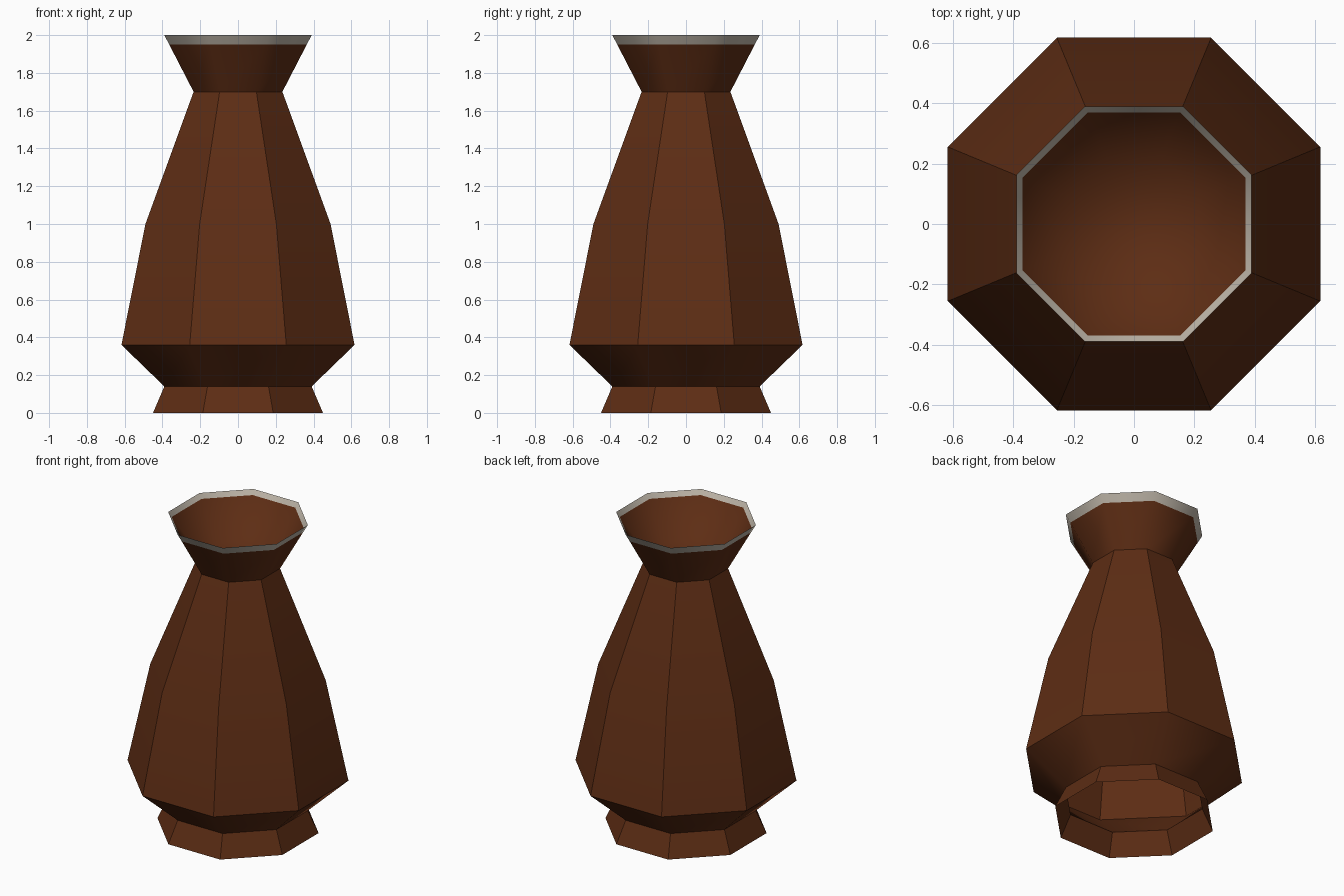
import bpy, bmesh, math

if "Cube" in bpy.data.objects:
    bpy.data.objects.remove(bpy.data.objects["Cube"])

SIDES = 8
STEP = 2 * math.pi / SIDES


def material(name, rgb):
    m = bpy.data.materials.new(name)
    m.diffuse_color = (*rgb, 1.0)
    m.use_nodes = True
    m.node_tree.nodes["Principled BSDF"].inputs["Base Color"].default_value = m.diffuse_color
    return m


brown = material("dark_brown_clay", (0.11, 0.026, 0.007))
cream = material("pale_rim", (0.50, 0.45, 0.38))

# Profile from the open foot, up the outside, over the rim, down to the inner floor:
# (distance from axis to flat side, height)
profile = [
    (0.45, 0.0), (0.39, 0.14), (0.617, 0.36), (0.49, 1.0), (0.235, 1.7),
    (0.364, 1.95), (0.39, 2.0), (0.37, 1.97), (0.222, 1.75),
]
RIM_BANDS = (5, 6)

bm = bmesh.new()
rings = []
for apothem, z in profile:
    r = apothem / math.cos(STEP / 2)
    rings.append([bm.verts.new((r * math.cos((i + 0.5) * STEP),
                                r * math.sin((i + 0.5) * STEP), z))
                  for i in range(SIDES)])

# Eight-sided bands, with the rim in its own colour
for b in range(len(rings) - 1):
    lo, hi = rings[b], rings[b + 1]
    for i in range(SIDES):
        j = (i + 1) % SIDES
        f = bm.faces.new((lo[i], lo[j], hi[j], hi[i]))
        f.material_index = 1 if b in RIM_BANDS else 0

# Shallow inner floor that closes the neck
floor = bm.faces.new(rings[-1])

# Smooth shading, with the steep corners of body and foot kept sharp
bm.normal_update()
for f in bm.faces:
    f.smooth = True
for e in bm.edges:
    if len(e.link_faces) == 2 and floor not in e.link_faces:
        e.smooth = e.calc_face_angle() < math.radians(40.5)

mesh = bpy.data.meshes.new("vase")
bm.to_mesh(mesh)
bm.free()
mesh.materials.append(brown)
mesh.materials.append(cream)
vase = bpy.data.objects.new("vase", mesh)
bpy.context.collection.objects.link(vase)
